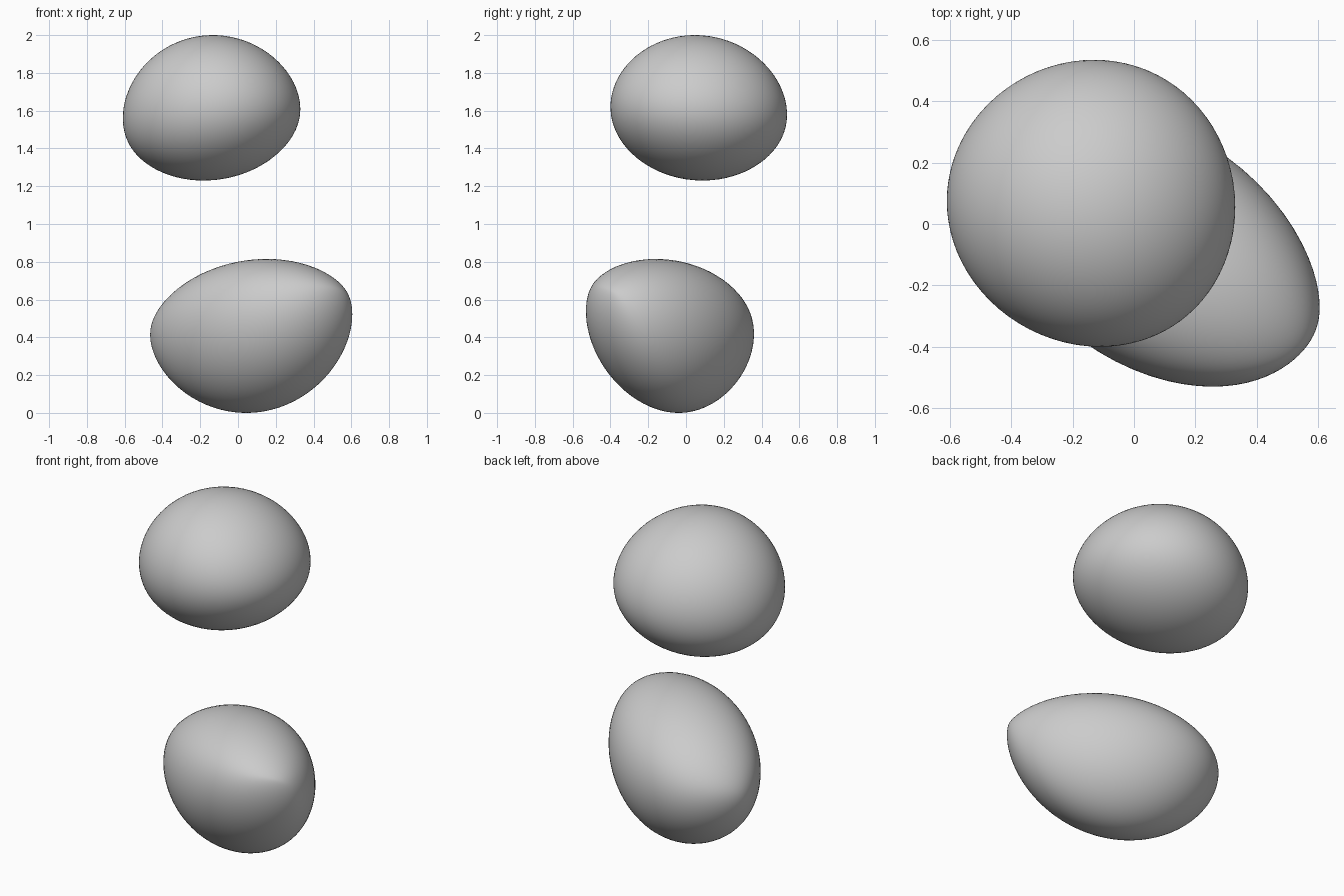
import bpy, bmesh
from mathutils import Vector, Matrix

if "Cube" in bpy.data.objects:
    bpy.data.objects.remove(bpy.data.objects["Cube"])


def blob(name, centre, half_widths, tilt, skew, waist=0.0):
    """Smooth rounded body: each surface point is found from how far the body
    reaches along its normal (half-widths + tilt), with a cubic skew for lobes
    and a waist that slims the plan diagonals."""
    (a, b, c), (txy, txz, tyz) = half_widths, tilt
    q = Matrix(((a, txy, txz), (txy, b, tyz), (txz, tyz, c)))
    xxz, xzz, yyz, yzz, xxy, xyy, xyz = skew
    centre = Vector(centre)

    src = bmesh.new()
    bmesh.ops.create_icosphere(src, subdivisions=5, radius=1.0)
    bm = bmesh.new()
    for v in src.verts:
        n = v.co.normalized()
        x, y, z = n
        quad = q @ n
        bend = (xxz*x*x*z + xzz*x*z*z + yyz*y*y*z + yzz*y*z*z
                + xxy*x*x*y + xyy*x*y*y + xyz*x*y*z + waist*x*x*y*y)
        grad = 2 * quad + Vector((
            2*xxz*x*z + xzz*z*z + 2*xxy*x*y + xyy*y*y + xyz*y*z + 2*waist*x*y*y,
            2*yyz*y*z + yzz*z*z + xxy*x*x + 2*xyy*x*y + xyz*x*z + 2*waist*x*x*y,
            xxz*x*x + 2*xzz*x*z + yyz*y*y + 2*yzz*y*z + xyz*x*y))
        reach = n.dot(quad) + bend
        bm.verts.new(centre + reach * n + grad - grad.dot(n) * n)
    src.free()

    # skin the points with a clean convex surface
    bmesh.ops.convex_hull(bm, input=list(bm.verts))
    bmesh.ops.delete(bm, geom=[v for v in bm.verts if not v.link_faces], context='VERTS')
    bmesh.ops.recalc_face_normals(bm, faces=list(bm.faces))
    for f in bm.faces:
        f.smooth = True
    mesh = bpy.data.meshes.new(name)
    bm.to_mesh(mesh)
    bm.free()
    obj = bpy.data.objects.new(name, mesh)
    bpy.context.collection.objects.link(obj)
    return obj


# floating upper blob, nearly round from above
blob("upper_blob", (-0.14, 0.0675, 1.615), (0.47, 0.4675, 0.385),
     (-0.005, 0.012, -0.010),
     (-0.030, -0.018, -0.0155, 0.0, -0.0025, 0.02, 0.0))

# lower blob, stretched towards front right with a narrower underside
blob("lower_blob", (0.07, -0.085, 0.4075), (0.535, 0.445, 0.4075),
     (-0.088, 0.027, -0.03),
     (0.06, 0.028, 0.07, -0.014, -0.01, 0.01, -0.06), waist=-0.05)
